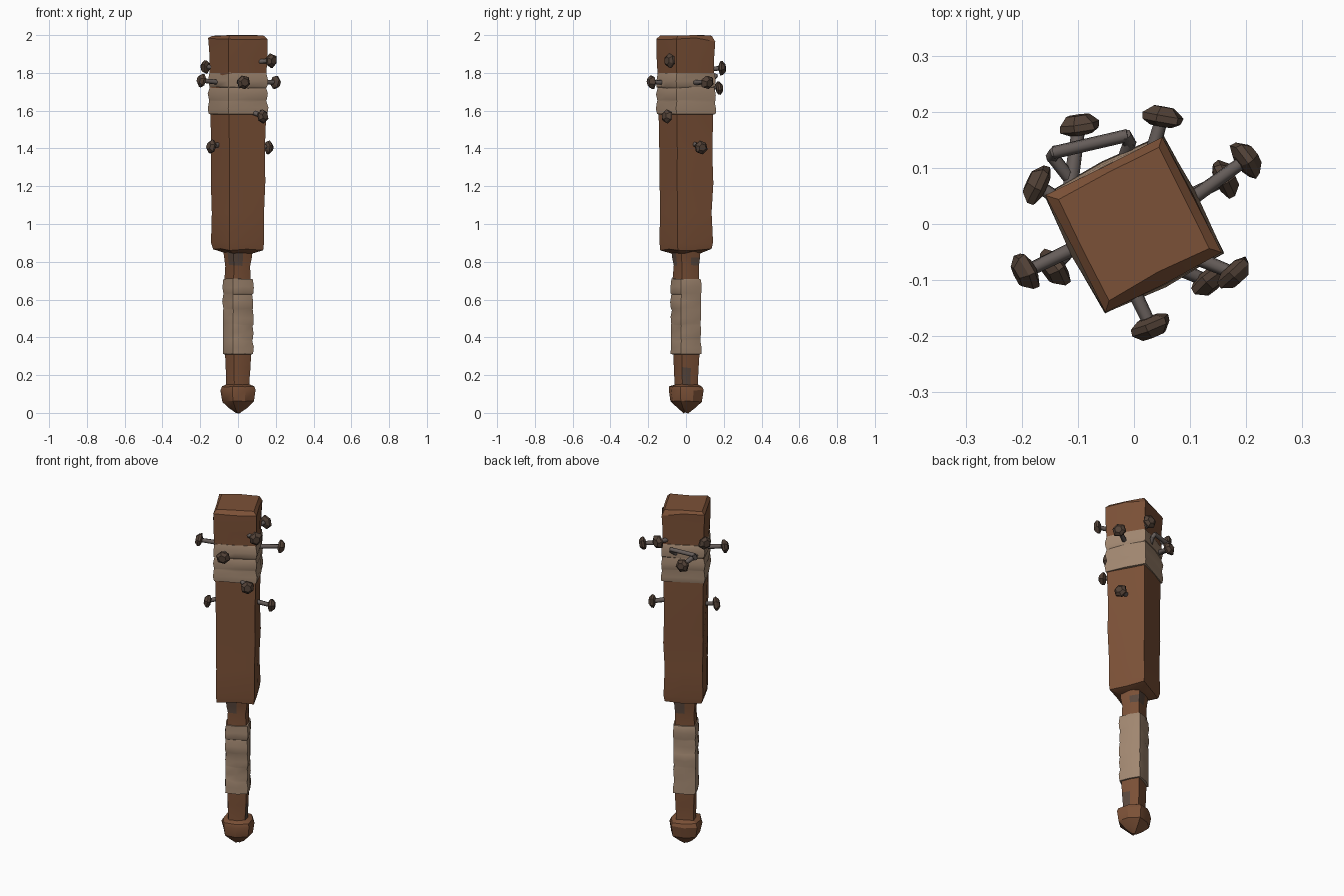
import bpy, bmesh, math, random
from mathutils import Vector

if "Cube" in bpy.data.objects:
    bpy.data.objects.remove(bpy.data.objects["Cube"])

random.seed(4)
TURN = math.radians(27)          # whole club is turned about z


def mat(name, rgb):
    m = bpy.data.materials.new(name)
    m.diffuse_color = (*rgb, 1)
    m.use_nodes = True
    m.node_tree.nodes["Principled BSDF"].inputs["Base Color"].default_value = m.diffuse_color
    return m


WOOD = mat("brown wood", (0.20, 0.082, 0.038))
CLOTH = mat("tan cloth", (0.36, 0.245, 0.165))
RUST = mat("dark rust", (0.085, 0.054, 0.038))
IRON = mat("grey iron", (0.13, 0.108, 0.10))
STAIN = mat("dark stain", (0.105, 0.066, 0.048))


def loft(name, rings, mats, rule=None, angle=30):
    """Skin a list of equal-length point rings and cap both ends."""
    bm = bmesh.new()
    vs = [[bm.verts.new(p) for p in r] for r in rings]
    n = len(rings[0])
    for a, b in zip(vs, vs[1:]):
        for i in range(n):
            j = (i + 1) % n
            bm.faces.new((a[i], a[j], b[j], b[i]))
    bm.faces.new(vs[0][::-1])
    bm.faces.new(vs[-1])
    bmesh.ops.recalc_face_normals(bm, faces=bm.faces)
    if rule:
        for f in bm.faces:
            f.material_index = rule(f)
    me = bpy.data.meshes.new(name)
    bm.to_mesh(me)
    bm.free()
    for m in mats:
        me.materials.append(m)
    ob = bpy.data.objects.new(name, me)
    bpy.context.collection.objects.link(ob)
    bpy.ops.object.select_all(action='DESELECT')
    ob.select_set(True)
    bpy.context.view_layer.objects.active = ob
    bpy.ops.object.shade_smooth_by_angle(angle=math.radians(angle))
    return ob


def square(z, r, jit=0.0, bulge=1.0, zjit=0.0):
    """Turned square of corner radius r with mid-edge points."""
    pts = []
    for k in range(8):
        d = r if k % 2 == 0 else r * math.sqrt(0.5) * bulge
        d += random.uniform(-jit, jit)
        a = TURN + math.pi / 4 * (k + 1)
        pts.append((d * math.cos(a), d * math.sin(a), z + random.uniform(-zjit, zjit)))
    return pts


# Heavy square head of the club
prof = [(0.845, 0.07), (0.865, 0.140), (0.90, 0.147), (1.06, 0.146), (1.22, 0.149),
        (1.38, 0.150), (1.55, 0.154), (1.72, 0.156), (1.88, 0.160), (1.975, 0.163)]
rings = [square(z, r, 0.004, 1.02, 0.006 if z < 1.9 else 0.012) for z, r in prof]
rings.append(square(1.998, 0.140, 0.004, 1.0, 0.002))
loft("club_head", rings, [WOOD])

# Handle, with a few stained patches by height and direction
prof = [(0.10, 0.070), (0.16, 0.066), (0.24, 0.070), (0.32, 0.073), (0.50, 0.074),
        (0.70, 0.074), (0.78, 0.070), (0.82, 0.076), (0.88, 0.084)]


def stain(f):
    c = f.calc_center_median()
    high = c.z > 0.78 and abs(c.x) < 0.04
    low = 0.13 < c.z < 0.25 and c.x > 0.03 and abs(c.y) < 0.03
    return 1 if high or low else 0


loft("handle", [square(z, r, 0.003, 1.1, 0.004) for z, r in prof], [WOOD, STAIN], stain)

# Rounded pommel
prof = [(0.0, 0.012), (0.025, 0.050), (0.06, 0.088), (0.12, 0.098), (0.138, 0.092), (0.150, 0.062)]
loft("pommel", [square(z, r, 0.003, 1.25, 0.003) for z, r in prof], [WOOD])


# Cloth wraps made of lumpy overlapping bands
def wrap(name, z0, z1, r, bands, bulge):
    rings = [square(z0, r * 0.9, 0, bulge)]
    h = (z1 - z0) / bands
    for b in range(bands):
        z = z0 + b * h
        for t, k in ((0.02, 1.0), (0.45, 1.035), (0.93, 0.985)):
            rings.append(square(z + t * h, r * k, 0.003, bulge, 0.0 if t == 0.02 and b == 0 else 0.005))
    rings.append(square(z1, r * 0.98, 0.002, bulge, 0.002))
    rings.append(square(z1, r * 0.88, 0, bulge))
    loft(name, rings, [CLOTH], angle=35)


wrap("head_wrap", 1.58, 1.80, 0.162, 3, 1.04)
wrap("grip_wrap", 0.31, 0.71, 0.083, 5, 1.12)


# Nails
def disc(c, axis, r, n=6, jit=0.0):
    u = axis.orthogonal().normalized()
    v = axis.cross(u)
    out = []
    for i in range(n):
        a = 2 * math.pi * i / n
        out.append(c + (u * math.cos(a) + v * math.sin(a)) * (r + random.uniform(-jit, jit)))
    return out


def nail(i, base, tip, face):
    base, tip = Vector(base), Vector(tip)
    ax = (tip - base).normalized()
    loft(f"nail_shaft_{i}", [disc(base - ax * 0.03, ax, 0.014), disc(tip, ax, 0.012)], [IRON], angle=65)
    a = math.radians(face)
    n = Vector((math.cos(a), math.sin(a), random.uniform(-0.2, 0.2))).normalized()
    rings = [disc(tip + n * t, n, r, 6, 0.003)
             for t, r in ((-0.016, 0.020), (-0.008, 0.037), (0.004, 0.037), (0.019, 0.021))]
    loft(f"nail_head_{i}", rings, [RUST], angle=25)


nails = [((0.03, 0.12, 1.82), (0.05, 0.19, 1.825), 80),
         ((0.11, 0.05, 1.75), (0.20, 0.115, 1.75), 35),
         ((0.10, 0.05, 1.42), (0.162, 0.080, 1.405), 25),
         ((0.11, -0.06, 1.86), (0.178, -0.088, 1.865), -48),
         ((0.08, -0.08, 1.59), (0.132, -0.102, 1.57), -50),
         ((0.00, -0.12, 1.75), (0.03, -0.182, 1.75), -68),
         ((-0.10, -0.04, 1.75), (-0.193, -0.085, 1.76), 208),
         ((-0.10, -0.03, 1.42), (-0.142, -0.078, 1.41), 215),
         ((-0.13, 0.04, 1.83), (-0.172, 0.070, 1.832), 155),
         ((-0.11, 0.09, 1.74), (-0.098, 0.175, 1.72), 98)]
for i, (b, t, f) in enumerate(nails):
    nail(i + 1, b, t, f)

# Bent nail lying across the back face
path = [Vector(p) for p in ((-0.11, 0.075, 1.74), (-0.145, 0.12, 1.755), (-0.14, 0.128, 1.775),
                            (-0.015, 0.157, 1.785), (-0.008, 0.145, 1.77), (-0.02, 0.11, 1.74))]
for i, (a, b) in enumerate(zip(path, path[1:])):
    ax = (b - a).normalized()
    loft(f"bent_nail_{i + 1}", [disc(a - ax * 0.004, ax, 0.012), disc(b + ax * 0.004, ax, 0.012)],
         [IRON], angle=65)
